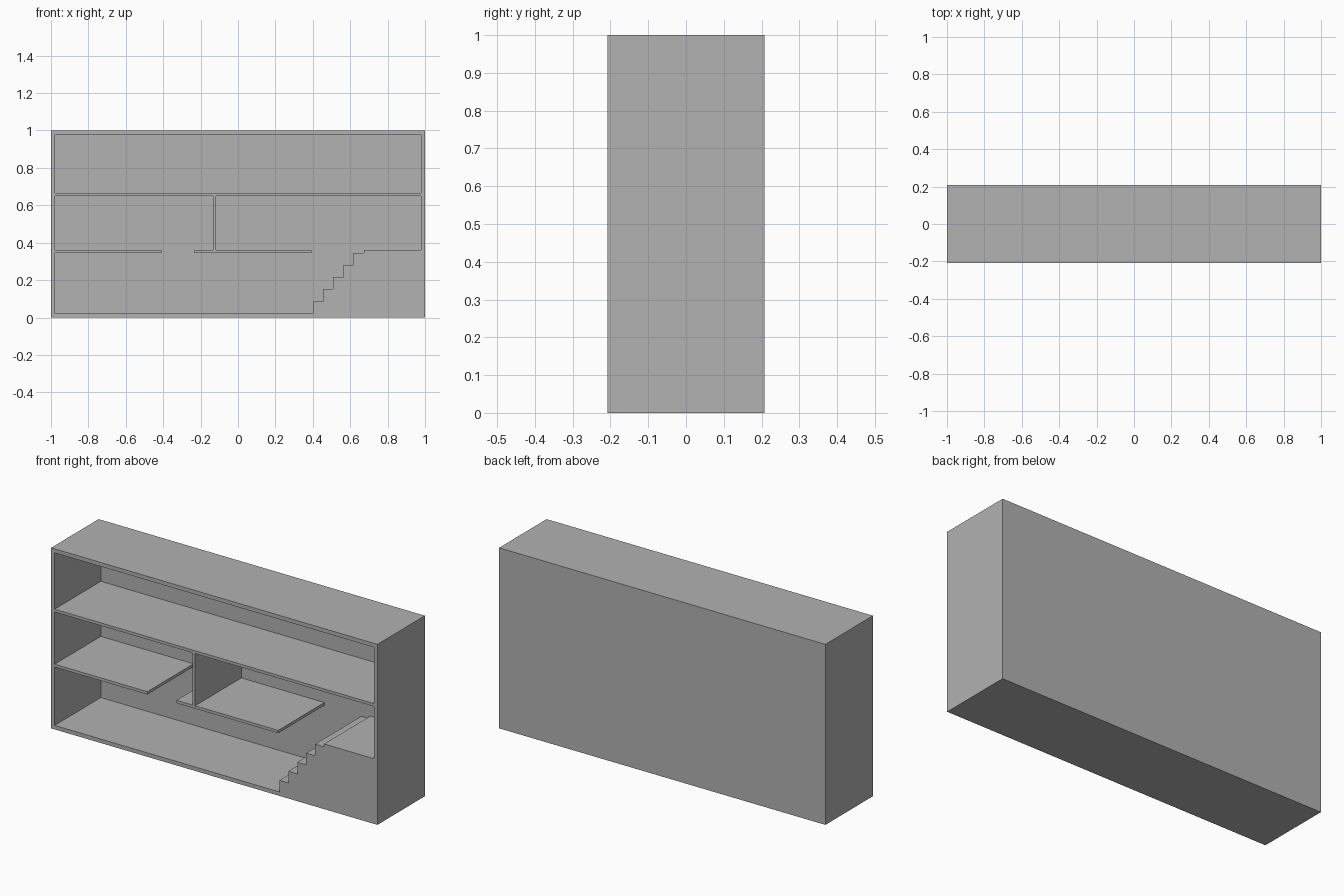
import bpy
import bmesh

cube = bpy.data.objects.get("Cube")
if cube:
    bpy.data.objects.remove(cube, do_unlink=True)

FRONT, BACK = -0.208, 0.208
WALL = 0.022                    # outer shell
SLAB = 0.016                    # inner floors and partition
BACK_PANEL = 0.012
INNER_BACK = BACK - BACK_PANEL
INNER = 1 - WALL
LEVEL_1, LEVEL_2 = 0.361, 0.666  # tops of the two upper floors

grey = bpy.data.materials.new("plain grey")
grey.use_nodes = True
grey.diffuse_color = (0.445, 0.445, 0.445, 1)
grey.node_tree.nodes["Principled BSDF"].inputs["Base Color"].default_value = grey.diffuse_color


def extrude(name, profile, y0=FRONT, y1=INNER_BACK):
    """Solid made from an x-z outline pulled from y0 to y1."""
    bm = bmesh.new()
    face = bm.faces.new([bm.verts.new((x, y0, z)) for x, z in profile])
    moved = bmesh.ops.extrude_face_region(bm, geom=[face])["geom"]
    verts = [v for v in moved if isinstance(v, bmesh.types.BMVert)]
    bmesh.ops.translate(bm, verts=verts, vec=(0, y1 - y0, 0))
    bmesh.ops.recalc_face_normals(bm, faces=bm.faces)
    mesh = bpy.data.meshes.new(name)
    bm.to_mesh(mesh)
    bm.free()
    mesh.materials.append(grey)
    obj = bpy.data.objects.new(name, mesh)
    bpy.context.collection.objects.link(obj)
    return obj


def box(name, x0, x1, z0, z1, **depth):
    return extrude(name, [(x0, z0), (x1, z0), (x1, z1), (x0, z1)], **depth)


# Outer shell with the attic and the main space hollowed out from the front
shell = box("house_shell", -1, 1, 0, 1, y1=BACK)
rooms = {"attic": (LEVEL_2, INNER), "main": (WALL, LEVEL_2 - SLAB)}
for room, (low, high) in rooms.items():
    cutter = box(room + "_cutter", -INNER, INNER, low, high, y0=FRONT - 0.1)
    cutter.hide_render = True
    cutter.hide_set(True)
    cut = shell.modifiers.new("hollow " + room, "BOOLEAN")
    cut.operation = "DIFFERENCE"
    cut.solver = "EXACT"
    cut.object = cutter

# Bake the hollowing and drop the cutters
graph = bpy.context.evaluated_depsgraph_get()
hollow = bpy.data.meshes.new_from_object(shell.evaluated_get(graph))
cutters = [m.object for m in shell.modifiers]
shell.modifiers.clear()
shell.data = hollow
for cutter in cutters:
    bpy.data.objects.remove(cutter, do_unlink=True)

# Middle storey floors, with openings between them
box("middle_floor_right", -INNER, -0.41, LEVEL_1 - SLAB, LEVEL_1)
box("middle_floor_centre", -0.232, 0.392, LEVEL_1 - SLAB, LEVEL_1)

# Wall between the two middle rooms
box("partition_wall", -0.133, -0.117, LEVEL_1, LEVEL_2 - SLAB)

# Solid staircase rising to the landing
STEPS, START, TREAD = 5, 0.40, 0.0545
rise = (LEVEL_1 - SLAB - WALL) / STEPS
outline = [(START, WALL)]
for i in range(STEPS):
    z = WALL + rise * (i + 1)
    outline += [(START + TREAD * i, z), (START + TREAD * (i + 1), z)]
outline += [(START + TREAD * STEPS, LEVEL_1), (INNER, LEVEL_1), (INNER, WALL)]
extrude("staircase_and_landing", outline)
